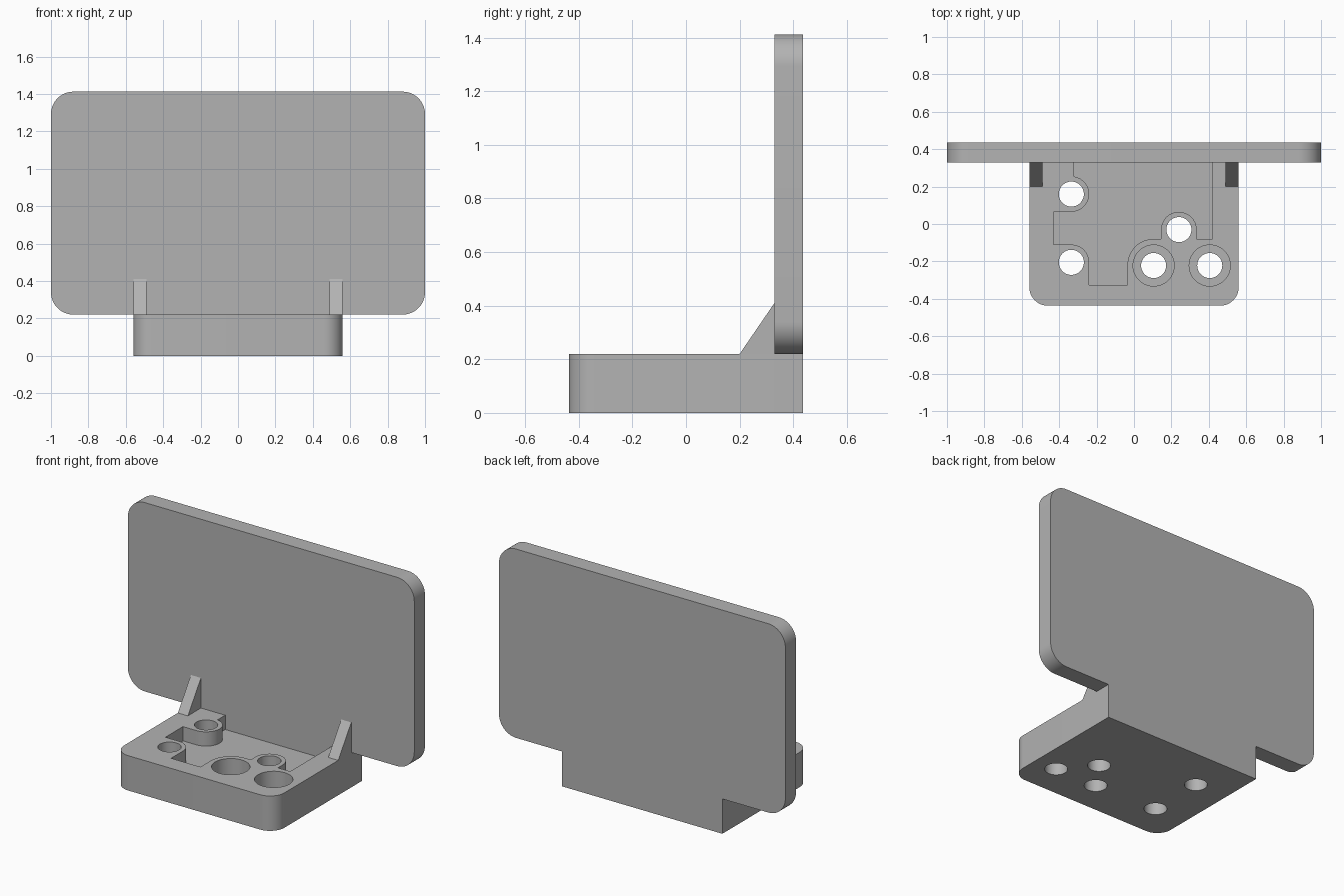
import bpy
import bmesh
from math import sin, cos, radians
from mathutils import Matrix

if "Cube" in bpy.data.objects:
    bpy.data.objects.remove(bpy.data.objects["Cube"], do_unlink=True)

grey = bpy.data.materials.new("plain grey")
grey.use_nodes = True
colour = (0.45, 0.45, 0.45, 1)
grey.diffuse_color = colour
grey.node_tree.nodes["Principled BSDF"].inputs["Base Color"].default_value = colour

# Maps profile (u, v) and depth d to the x, z plane with depth along +y,
# or to the y, z plane with depth along +x
FRONTAL = Matrix(((1, 0, 0), (0, 0, 1), (0, 1, 0))).to_4x4()
SIDEWAYS = Matrix(((0, 0, 1), (1, 0, 0), (0, 1, 0))).to_4x4()


def arc(cx, cy, r, start, end, steps=16):
    angles = [radians(start + (end - start) * i / steps) for i in range(steps + 1)]
    return [(cx + r * cos(a), cy + r * sin(a)) for a in angles]


def circle(cx, cy, r):
    return arc(cx, cy, r, 0, 360, 48)[:-1]


def prism(name, outline, low, high, matrix=Matrix()):
    """Extrude a closed outline between two depths."""
    bm = bmesh.new()
    face = bm.faces.new([bm.verts.new((u, v, low)) for u, v in outline])
    top = bmesh.ops.extrude_face_region(bm, geom=[face])["geom"]
    verts = [v for v in top if isinstance(v, bmesh.types.BMVert)]
    bmesh.ops.translate(bm, verts=verts, vec=(0, 0, high - low))
    bm.transform(matrix)
    bmesh.ops.recalc_face_normals(bm, faces=bm.faces[:])
    mesh = bpy.data.meshes.new(name)
    bm.to_mesh(mesh)
    bm.free()
    mesh.materials.append(grey)
    obj = bpy.data.objects.new(name, mesh)
    bpy.context.collection.objects.link(obj)
    return obj


def cut(target, outline, low, high, matrix=Matrix()):
    """Subtract a prism and bake the result."""
    cutter = prism("cutter", outline, low, high, matrix)
    cutter.hide_render = True
    mod = target.modifiers.new("cut", "BOOLEAN")
    mod.operation = "DIFFERENCE"
    mod.solver = "EXACT"
    mod.object = cutter
    bpy.context.view_layer.update()
    graph = bpy.context.evaluated_depsgraph_get()
    mesh = bpy.data.meshes.new_from_object(target.evaluated_get(graph))
    target.modifiers.clear()
    target.data = mesh
    bpy.data.objects.remove(cutter, do_unlink=True)


# Base block with rounded front corners
W, BACK, FRONT, TOP = 0.56, 0.437, -0.437, 0.22
base = prism("base_block",
             [(W, BACK), (-W, BACK)]
             + arc(-W + 0.1, FRONT + 0.1, 0.1, 180, 270)
             + arc(W - 0.1, FRONT + 0.1, 0.1, 270, 360), 0, TOP)

# Stepped pocket that leaves round bosses standing
pocket = ([(-0.32, 0.33)]
          + arc(-0.335, 0.16, 0.095, 81, -90)
          + [(-0.43, 0.065), (-0.43, -0.11)]
          + arc(-0.335, -0.205, 0.095, 90, 0)
          + [(-0.24, -0.325), (-0.035, -0.325)]
          + arc(0.105, -0.22, 0.14, 180, 90)
          + [(0.145, -0.08)]
          + arc(0.24, -0.03, 0.095, 180, 0)
          + [(0.335, -0.08), (0.42, -0.08), (0.42, 0.33)])
cut(base, pocket, 0.13, 0.3)

# Counterbores and through holes in the base
for x in (0.105, 0.405):
    cut(base, circle(x, -0.222, 0.11), 0.08, 0.3)
for x, y in ((-0.335, 0.16), (-0.335, -0.205), (0.24, -0.03),
             (0.105, -0.222), (0.405, -0.222)):
    cut(base, circle(x, y, 0.067), -0.1, 0.3)

# Upright plate with rounded corners and four mounting holes
R, HIGH, FACE = 0.12, 1.412, 0.33
plate = prism("upright_plate",
              arc(1 - R, HIGH - R, R, 0, 90) + arc(-1 + R, HIGH - R, R, 90, 180)
              + arc(-1 + R, TOP + R, R, 180, 270) + arc(1 - R, TOP + R, R, 270, 360),
              FACE, BACK, FRONTAL)
for x in (-0.75, 0.75):
    for z in (0.57, 1.07):
        cut(plate, circle(x, z, 0.08), 0.2, 0.6, FRONTAL)

# Triangular gussets bracing the plate
parts = [base, plate]
for side, x in (("left", 0.49), ("right", -W)):
    parts.append(prism(side + "_gusset", [(0.2, TOP), (FACE, TOP), (FACE, 0.41)],
                       x, x + 0.07, SIDEWAYS))

# Smooth the round surfaces, keep edges sharp
bpy.ops.object.select_all(action="DESELECT")
for part in parts:
    part.select_set(True)
bpy.context.view_layer.objects.active = base
bpy.ops.object.shade_smooth_by_angle(angle=radians(30))
